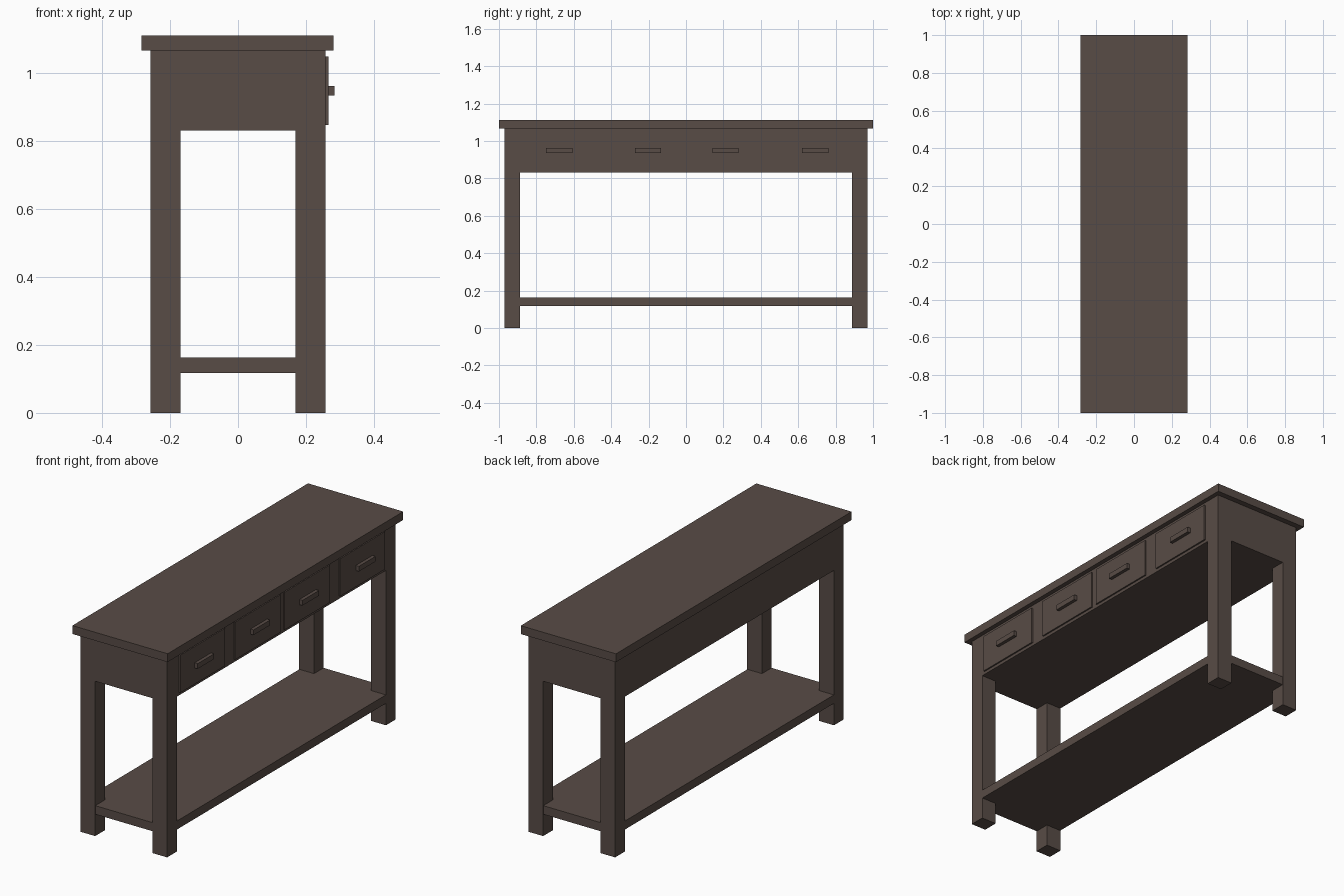
import bpy, bmesh
from mathutils import Vector

if "Cube" in bpy.data.objects:
    bpy.data.objects.remove(bpy.data.objects["Cube"])

wood = bpy.data.materials.new("dark_brown_wood")
wood.diffuse_color = (0.098, 0.072, 0.061, 1)
wood.use_nodes = True
wood.node_tree.nodes["Principled BSDF"].inputs["Base Color"].default_value = wood.diffuse_color


def finish(name, bm):
    bmesh.ops.recalc_face_normals(bm, faces=bm.faces[:])
    me = bpy.data.meshes.new(name)
    bm.to_mesh(me)
    bm.free()
    me.materials.append(wood)
    ob = bpy.data.objects.new(name, me)
    bpy.context.collection.objects.link(ob)
    return ob


def box_bm(lo, hi):
    lo, hi = Vector(lo), Vector(hi)
    bm = bmesh.new()
    bmesh.ops.create_cube(bm, size=1)
    for v in bm.verts:
        v.co = (lo + hi) / 2 + v.co * (hi - lo)
    return bm


def box(name, lo, hi):
    return finish(name, box_bm(lo, hi))


FX, FY = 0.258, 0.97        # frame half size
LX, LY = 0.17, 0.888        # inner faces of the legs
BODY_Z, TOP_Z, H = 0.832, 1.067, 1.112

# Drawer body with the four legs pulled down from its underside corners
bm = box_bm((-FX, -FY, BODY_Z), (FX, FY, TOP_Z))
for axis, d in (((1, 0, 0), LX), ((0, 1, 0), LY)):
    for s in (-1, 1):
        n = Vector(axis)
        bmesh.ops.bisect_plane(bm, geom=bm.verts[:] + bm.edges[:] + bm.faces[:],
                               plane_co=n * d * s, plane_no=n)
bm.normal_update()
corners = [f for f in bm.faces if f.normal.z < -0.9
           and abs(f.calc_center_median().x) > LX
           and abs(f.calc_center_median().y) > LY]
for f in corners:
    new = bmesh.ops.extrude_discrete_faces(bm, faces=[f])["faces"][0]
    for v in new.verts:
        v.co.z = 0
bmesh.ops.remove_doubles(bm, verts=bm.verts[:], dist=1e-5)
finish("body_and_legs", bm)

# Table top
box("table_top", (-0.284, -1, TOP_Z), (0.282, 1, H))

# Low shelf, almost flush with the legs
e = 0.001
box("lower_shelf", (-FX + e, -FY + e, 0.117), (FX - e, FY - e, 0.163))

# Four drawer fronts with bar handles on the +x side
drawers = [(-0.87, -0.49, -0.678), (-0.404, -0.018, -0.203),
           (0.016, 0.403, 0.212), (0.488, 0.87, 0.691)]
for i, (y0, y1, hy) in enumerate(drawers, 1):
    box(f"drawer_front_{i}", (FX - 0.005, y0, 0.848), (0.266, y1, 1.05))
    box(f"drawer_handle_{i}", (0.264, hy - 0.07, 0.935), (0.284, hy + 0.07, 0.963))
